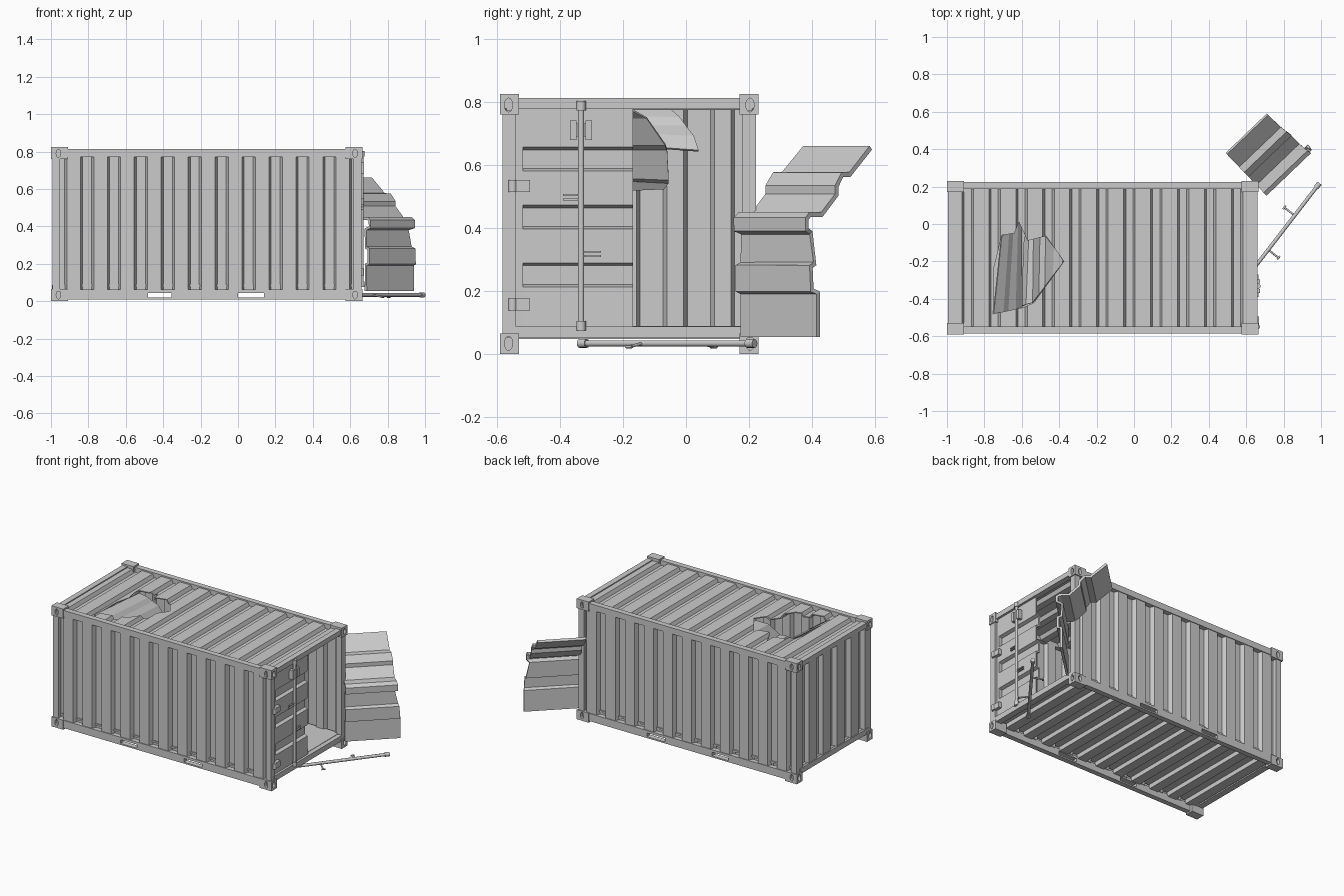
import bpy, bmesh, math
from mathutils import Vector, Matrix

if "Cube" in bpy.data.objects:
    bpy.data.objects.remove(bpy.data.objects["Cube"])

C = Vector((-0.167, -0.18, 0.4125))      # container centre
H = Vector((0.833, 0.41, 0.4125))        # container half size


def finish(name, bm, loc=(0, 0, 0)):
    bmesh.ops.recalc_face_normals(bm, faces=bm.faces[:])
    me = bpy.data.meshes.new(name)
    bm.to_mesh(me)
    bm.free()
    ob = bpy.data.objects.new(name, me)
    ob.location = loc
    bpy.context.collection.objects.link(ob)
    return ob


def boxes(name, items, loc=(0, 0, 0)):
    """Each item is x0, x1, y0, y1, z0, z1."""
    bm = bmesh.new()
    for x0, x1, y0, y1, z0, z1 in items:
        m = Matrix.Translation(((x0 + x1) / 2, (y0 + y1) / 2, (z0 + z1) / 2))
        m = m @ Matrix.Diagonal((x1 - x0, y1 - y0, z1 - z0, 1))
        bmesh.ops.create_cube(bm, size=1, matrix=m)
    return finish(name, bm, loc)


def rods(name, items, sides=12):
    """Each item is start, end, radius."""
    bm = bmesh.new()
    for a, b, r in items:
        a, b = Vector(a), Vector(b)
        q = (b - a).to_track_quat('Z', 'Y').to_matrix().to_4x4()
        bmesh.ops.create_cone(bm, cap_ends=True, segments=sides, radius1=r, radius2=r,
                              depth=(b - a).length, matrix=Matrix.Translation((a + b) / 2) @ q)
    ob = finish(name, bm)
    bpy.context.view_layer.objects.active = ob
    ob.select_set(True)
    bpy.ops.object.shade_smooth_by_angle(angle=math.radians(40))
    ob.select_set(False)
    return ob


def apply_all(ob):
    bpy.context.view_layer.objects.active = ob
    for m in list(ob.modifiers):
        bpy.ops.object.modifier_apply(modifier=m.name)


def sheet(name, rows, thick):
    """Thick folded sheet lofted between two edge lines."""
    bm = bmesh.new()
    vs = [(bm.verts.new(a), bm.verts.new(b)) for a, b in rows]
    for (a, b), (c, d) in zip(vs, vs[1:]):
        bm.faces.new((a, b, d, c))
    ob = finish(name, bm)
    m = ob.modifiers.new("thickness", 'SOLIDIFY')
    m.thickness, m.offset = thick, 0
    apply_all(ob)
    return ob


def cut(ob, cutter):
    m = ob.modifiers.new("cut", 'BOOLEAN')
    m.operation, m.solver, m.object = 'DIFFERENCE', 'EXACT', cutter
    apply_all(ob)
    bpy.data.objects.remove(cutter)


def wave(start, end, first, period, width, count, depth, slope=0.012):
    """Points (t, depth) of a flat-topped corrugation."""
    pts = [(start, 0)]
    for k in range(count):
        t = first + k * period
        pts += [(t, 0), (t + slope, depth), (t + width - slope, depth), (t + width, 0)]
    return [p for p in pts if start <= p[0] <= end] + [(end, 0)]


# corner castings: one, with oval openings, mirrored to all eight corners
cast = boxes("corner_castings", [(0.743, H.x, 0.35, H.y, 0.3475, H.z)], C)
for pos, axis in (((H.x, 0.383, 0.378), 'Y'), ((0.793, H.y, 0.378), 'X')):
    bm = bmesh.new()
    bmesh.ops.create_cone(bm, cap_ends=True, segments=16, radius1=1, radius2=1, depth=0.04)
    bmesh.ops.scale(bm, vec=(0.022, 0.013, 1) if axis == 'Y' else (0.012, 0.022, 1), verts=bm.verts)
    bmesh.ops.rotate(bm, matrix=Matrix.Rotation(math.pi / 2, 3, axis), verts=bm.verts)
    bmesh.ops.translate(bm, vec=pos, verts=bm.verts)
    cut(cast, finish("cutter", bm, C))
mir = cast.modifiers.new("corners", 'MIRROR')
mir.use_axis = (True, True, True)
apply_all(cast)

# frame: posts, top rails, end sills
S = (-1, 1)


def span(s, a, b):
    return (a, b) if s > 0 else (-b, -a)


boxes("corner_posts", [span(i, 0.785, 0.826) + span(j, 0.36, 0.402) + (-0.36, 0.36)
                       for i in S for j in S], C)
boxes("top_side_rails", [(-0.78, 0.78) + span(j, 0.367, 0.405) + (0.36, 0.402) for j in S], C)
boxes("top_end_rails", [span(i, 0.79, 0.828) + (-0.37, 0.37, 0.366, 0.4) for i in S], C)
boxes("end_sills", [span(i, 0.785, 0.828) + (-0.37, 0.37, -0.362, -0.325) for i in S], C)

# bottom side rails with fork slots
parts = []
for y0, y1 in ((-0.585, -0.55), (0.19, 0.225)):
    parts += [(-0.95, 0.61, y0, y1, 0.045, 0.062), (-0.95, 0.61, y0, y1, 0.01, 0.02)]
    parts += [(a, b, y0, y1, 0.02, 0.045) for a, b in ((-0.95, -0.48), (-0.355, 0), (0.138, 0.61))]
boxes("bottom_side_rails", parts)

# floor and cross members
boxes("floor", [(-0.98, 0.63, -0.56, 0.2, 0.078, 0.09)])
boxes("floor_beams", [(-0.94 + 0.144 * k, -0.875 + 0.144 * k, -0.555, 0.195, 0.048, 0.08)
                      for k in range(11)])

# corrugated side walls, back end wall
pw = wave(-0.99, 0.65, -0.989, 0.144, 0.076, 12, 0.028)
for s, n in ((-1, "front_wall"), (1, "rear_wall")):
    y = C.y + s * 0.397
    sheet(n, [((t, y - s * d, 0.055), (t, y - s * d, 0.78)) for t, d in pw], 0.008)
pe = wave(-0.57, 0.21, -0.52, 0.15, 0.072, 5, 0.028)
sheet("end_wall", [((-0.987 + d, t, 0.055), (-0.987 + d, t, 0.785)) for t, d in pe], 0.008)

# roof with torn opening
pr = wave(-0.985, 0.65, -0.922, 0.144, 0.066, 11, -0.024)
roof = sheet("roof", [((t, -0.553, 0.802 + d), (t, 0.193, 0.802 + d)) for t, d in pr], 0.008)
tear = [(-0.615, 0.01), (-0.64, -0.05), (-0.706, -0.06), (-0.75, -0.24), (-0.75, -0.48),
        (-0.59, -0.445), (-0.535, -0.42), (-0.375, -0.2), (-0.47, -0.065), (-0.57, -0.09)]
bm = bmesh.new()
f = bm.faces.new([bm.verts.new((x, y, 0.7)) for x, y in tear])
ex = bmesh.ops.extrude_face_region(bm, geom=[f])
bmesh.ops.translate(bm, vec=(0, 0, 0.2), verts=[v for v in ex["geom"] if isinstance(v, bmesh.types.BMVert)])
cut(roof, finish("tear_cutter", bm))

# roof flaps folded down inside
sheet("roof_flap_left", [((-0.752, -0.48, 0.785), (-0.708, -0.06, 0.785)),
                         ((-0.70, -0.47, 0.755), (-0.668, -0.02, 0.75)),
                         ((-0.675, -0.465, 0.725), (-0.645, 0.0, 0.722)),
                         ((-0.635, -0.455, 0.71), (-0.622, 0.025, 0.69)),
                         ((-0.60, -0.445, 0.68), (-0.602, 0.04, 0.645))], 0.008)
sheet("roof_flap_right", [((-0.38, -0.21, 0.785), (-0.378, -0.19, 0.785)),
                          ((-0.43, -0.275, 0.75), (-0.425, -0.125, 0.75)),
                          ((-0.475, -0.335, 0.665), (-0.47, -0.066, 0.665)),
                          ((-0.505, -0.375, 0.65), (-0.50, -0.06, 0.65)),
                          ((-0.54, -0.42, 0.57), (-0.535, -0.055, 0.555)),
                          ((-0.575, -0.43, 0.565), (-0.56, -0.055, 0.545)),
                          ((-0.60, -0.44, 0.51), (-0.585, -0.07, 0.525))], 0.008)

# closed left door with three pressed panels
pd = wave(0.058, 0.782, 0.21, 0.184, 0.082, 3, 0.022, 0.008)
sheet("left_door", [((0.64 - d, -0.52, z), (0.64 - d, -0.168, z)) for z, d in pd], 0.012)
boxes("left_door_edge", [(0.615, 0.646, -0.545, -0.518, 0.058, 0.782)])
boxes("door_hinges", [(0.64, 0.668, -0.56, -0.495, z, z + 0.038) for z in (0.138, 0.514)])
rods("hinge_pins", [((0.66, -0.55, z), (0.66, -0.55, z + 0.038), 0.014) for z in (0.138, 0.514)])

# lock rod on the closed door
rods("lock_rod", [((0.662, -0.333, 0.075), (0.662, -0.333, 0.803), 0.01),
                  ((0.662, -0.333, 0.075), (0.662, -0.333, 0.105), 0.015),
                  ((0.662, -0.333, 0.773), (0.662, -0.333, 0.803), 0.015)])
boxes("lock_brackets", [(0.642, 0.674, -0.368, -0.347, 0.68, 0.742),
                        (0.642, 0.674, -0.319, -0.298, 0.68, 0.742),
                        (0.642, 0.654, -0.368, -0.298, 0.69, 0.732)])
boxes("lock_handles", [(0.656, 0.666, y, y + 0.055, z, z + 0.006)
                       for y, a in ((-0.39, 0.488), (-0.325, 0.308)) for z in (a, a + 0.014)])

# buckled right door, swung open and folded back: (fold offset, z, far end)
hinge, u, w = Vector((0.683, 0.178, 0)), Vector((0.72, 0.69, 0)), Vector((-0.69, 0.72, 0))
fold = [(0, 0.055, 0.35), (0, 0.195, 0.35), (-0.022, 0.203, 0.345), (-0.022, 0.278, 0.34),
        (0, 0.287, 0.335), (0.002, 0.385, 0.315), (-0.03, 0.395, 0.33), (-0.03, 0.43, 0.33),
        (-0.012, 0.443, 0.325), (0.045, 0.443, 0.32), (0.11, 0.505, 0.32), (0.11, 0.532, 0.32),
        (0.14, 0.57, 0.315), (0.178, 0.57, 0.31), (0.275, 0.655, 0.305)]
sheet("right_door_bent", [(hinge + w * n + Vector((0, 0, z)),
                           hinge + u * e + w * n + Vector((0, 0, z))) for n, z, e in fold], 0.016)

# fallen lock rod on the ground
a, b = Vector((0.563, -0.338, 0.034)), Vector((0.992, 0.218, 0.034))
d = (b - a).normalized()
side = Vector((d.y, -d.x, -0.15))
fallen = [(a, b, 0.01), (a, a + d * 0.03, 0.014), (b - d * 0.03, b, 0.014)]
for t, s in ((0.36, 1), (0.69, -1)):
    p = a.lerp(b, t)
    q = p + Vector((side.x * s, side.y * s, side.z)) * 0.07
    fallen += [(p, q, 0.005), (q - d * 0.012, q + d * 0.012, 0.005)]
rods("fallen_lock_rod", fallen)
